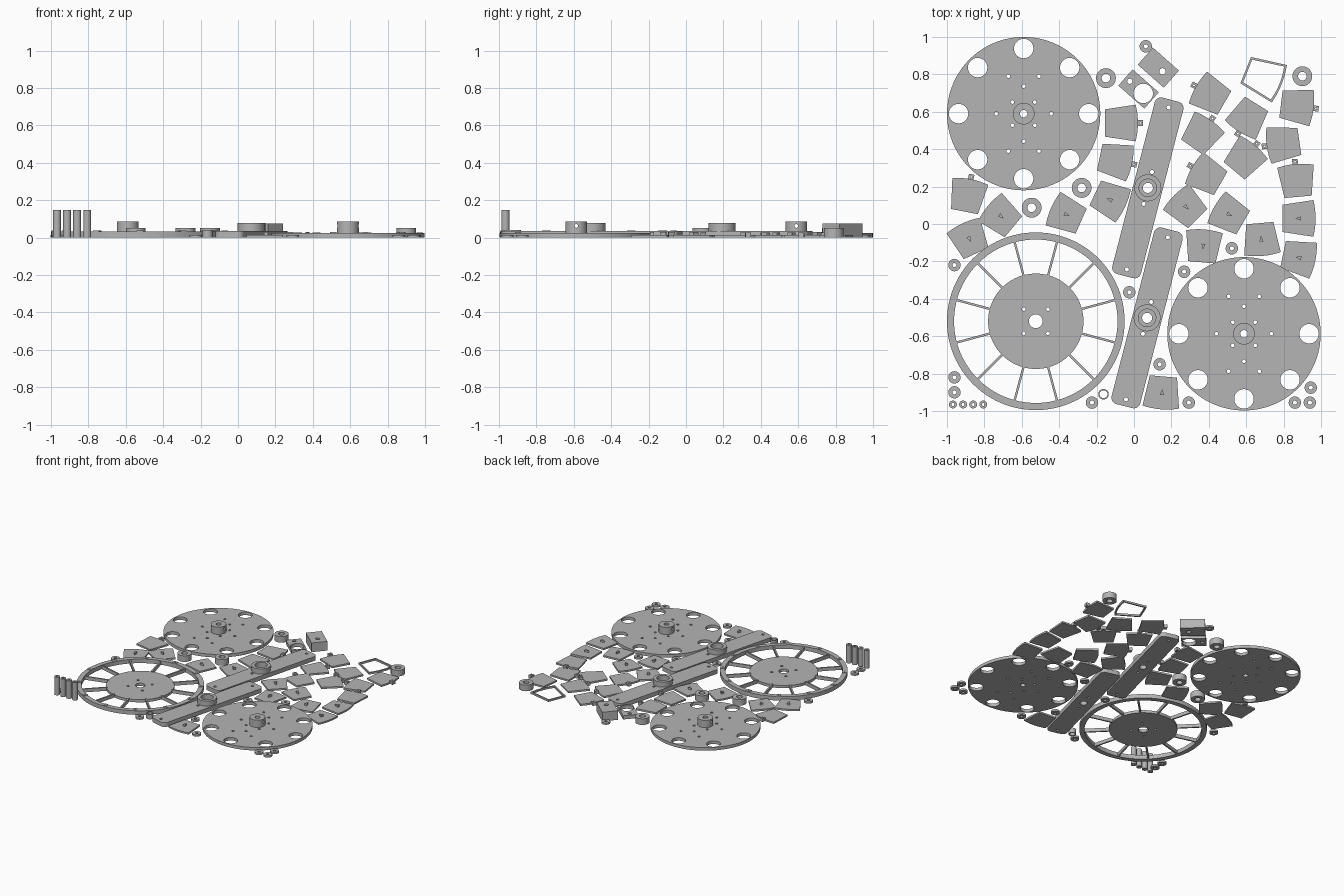
import bpy, bmesh
from math import sin, cos, pi, radians, degrees

if "Cube" in bpy.data.objects:
    bpy.data.objects.remove(bpy.data.objects["Cube"])

grey = bpy.data.materials.new("light_grey_plastic")
grey.use_nodes = True
colour = (0.46, 0.46, 0.46, 1)
grey.diffuse_color = colour
grey.node_tree.nodes["Principled BSDF"].inputs["Base Color"].default_value = colour


# Outline helpers: each returns a closed list of 2D points
def circle(r, x=0, y=0, n=32):
    return [(x + r * cos(2 * pi * i / n), y + r * sin(2 * pi * i / n)) for i in range(n)]


def box(half_x, half_y, x=0, y=0):
    return [(x - half_x, y - half_y), (x + half_x, y - half_y),
            (x + half_x, y + half_y), (x - half_x, y + half_y)]


def rounded_box(half_x, half_y, r, steps=6):
    points = []
    corners = [(1, 1), (-1, 1), (-1, -1), (1, -1)]
    for quarter, (sx, sy) in enumerate(corners):
        for i in range(steps + 1):
            a = (quarter + i / steps) * pi / 2
            points.append((sx * (half_x - r) + r * cos(a), sy * (half_y - r) + r * sin(a)))
    return points


def sector(narrow, wide, half_length, bulge=0.012, steps=8):
    points = []
    for i in range(steps + 1):
        t = 2 * i / steps - 1
        points.append((half_length + bulge * (0.5 - t * t), wide * t))
    return points + [(-half_length, narrow), (-half_length, -narrow)]


def plate(name, outlines, z0, z1, at=(0, 0), turn=0):
    """Extrude outlines (inner ones become holes) from z0 to z1."""
    curve = bpy.data.curves.new(name, "CURVE")
    curve.dimensions = "2D"
    curve.fill_mode = "BOTH"
    curve.extrude = (z1 - z0) / 2
    for outline in outlines:
        spline = curve.splines.new("POLY")
        spline.points.add(len(outline) - 1)
        for point, (x, y) in zip(spline.points, outline):
            point.co = (x, y, 0, 1)
        spline.use_cyclic_u = True
    temp = bpy.data.objects.new(name + "_outline", curve)
    mesh = bpy.data.meshes.new_from_object(temp)
    bpy.data.objects.remove(temp)
    bm = bmesh.new()
    bm.from_mesh(mesh)
    bmesh.ops.remove_doubles(bm, verts=bm.verts, dist=0.00005)
    bmesh.ops.recalc_face_normals(bm, faces=bm.faces)
    bm.to_mesh(mesh)
    bm.free()
    mesh.shade_smooth()
    mesh.set_sharp_from_angle(angle=radians(30))
    mesh.materials.clear()
    mesh.materials.append(grey)
    ob = bpy.data.objects.new(name, mesh)
    ob.location = (at[0], at[1], (z0 + z1) / 2)
    ob.rotation_euler.z = radians(turn)
    bpy.context.collection.objects.link(ob)
    return ob


def ring(name, at, r, hole, height, base=0):
    return plate(name, [circle(r), circle(hole)], base, height, at)


def cross_drill(ob, r, z):
    """Drill a set screw hole sideways through a hub."""
    bpy.ops.mesh.primitive_cylinder_add(vertices=16, radius=r, depth=0.2,
                                        location=(ob.location.x, ob.location.y, z),
                                        rotation=(0, pi / 2, 0))
    cutter = bpy.context.object
    cutter.hide_render = True
    mod = ob.modifiers.new("screw_hole", "BOOLEAN")
    mod.object = cutter
    mod.solver = "EXACT"
    bpy.context.view_layer.objects.active = ob
    bpy.ops.object.modifier_apply(modifier=mod.name)
    bpy.data.objects.remove(cutter)


# Two drilled discs with raised hubs
for side, centre in (("back", (-0.59, 0.59)), ("front", (0.588, -0.587))):
    cuts = [circle(0.41, n=96), circle(0.02)]
    for k in range(8):
        a = k * pi / 4
        cuts.append(circle(0.052, 0.348 * cos(a), 0.348 * sin(a)))
    for sx in (-1, 1):
        cuts += [circle(0.01, sx * 0.147, 0, 12), circle(0.01, 0, sx * 0.147, 12)]
        for sy in (-1, 1):
            cuts += [circle(0.01, sx * 0.06, sy * 0.062, 12), circle(0.01, sx * 0.082, sy * 0.2, 12)]
    plate(side + "_disc", cuts, 0, 0.025, centre)
    hub = ring(side + "_disc_hub", centre, 0.058, 0.02, 0.085, 0.025)
    cross_drill(hub, 0.01, 0.062)

# Spoked wheel: plate, rim, spokes and rim tabs
wheel = (-0.525, -0.52)
bolts = [circle(0.01, sx * 0.065, sy * 0.065, 12) for sx in (-1, 1) for sy in (-1, 1)]
plate("wheel_centre_plate", [circle(0.255, n=96), circle(0.037)] + bolts, 0, 0.022, wheel)
plate("wheel_rim", [circle(0.475, n=96), circle(0.437, n=96)], 0, 0.033, wheel)
for k in range(12):
    plate("wheel_spoke", [box(0.097, 0.006, 0.347)], 0, 0.028, wheel, 15 + 30 * k)
    plate("wheel_tab", [box(0.017, 0.017, 0.455), circle(0.005, 0.455, 0, 10)],
          0.03, 0.037, wheel, 30 * k)

# Two long arms with bearing bosses
for side, centre in (("back", (0.074, 0.193)), ("front", (0.07, -0.502))):
    holes = [circle(0.011, x, 0, 12) for x in (-0.45, -0.088, 0.088, 0.445)]
    plate(side + "_arm", [rounded_box(0.487, 0.079, 0.035), circle(0.027)] + holes,
          0, 0.035, centre, 75.5)
    ring(side + "_arm_boss", centre, 0.072, 0.047, 0.077, 0.035)

# Motor bracket: tall block and low drilled plate
plate("bracket_block", [box(0.093, 0.061), circle(0.017, 0.03, 0, 16)],
      0, 0.075, (0.13, 0.836), -41.5)
plate("bracket_plate", [box(0.093, 0.058), circle(0.052, 0.035, -0.001), circle(0.014, -0.062, 0.0, 16)],
      0, 0.03, (0.024, 0.722), -41.5)

# Sector panels: x, y, direction of the wide end
tabbed_panels = [
    (-0.07, 0.54, 0), (-0.1, 0.34, -12), (-0.89, 0.15, 79), (0.41, 0.69, 150),
    (0.36, 0.48, 55), (0.61, 0.57, 238), (0.87, 0.63, -7), (0.8, 0.43, 188),
    (0.59, 0.35, 50), (0.39, 0.26, 150), (0.87, 0.23, 95)]
pegged_panels = [
    (-0.13, 0.13, -25), (-0.36, 0.05, 156), (-0.71, 0.04, 140), (-0.88, -0.08, 115),
    (0.28, 0.09, 135), (0.51, 0.05, 150), (0.88, 0.03, 0), (0.68, -0.08, -85),
    (0.88, -0.18, -12), (0.37, -0.12, 85), (0.15, -0.9, -95)]
panel = sector(0.073, 0.098, 0.085)
for x, y, turn in tabbed_panels:
    plate("tabbed_panel", [panel], 0, 0.014, (x, y), turn)
    plate("panel_tab", [box(0.015, 0.015, 0.103), circle(0.005, 0.103, 0, 10)],
          0, 0.026, (x, y), turn)
for x, y, turn in pegged_panels:
    plate("pegged_panel", [panel], 0, 0.014, (x, y), turn)
    plate("panel_peg", [[(-0.018, 0), (0.014, -0.011), (0.014, 0.011)]],
          0.014, 0.03, (x, y), turn)

# Open sector frame
plate("sector_frame", [sector(0.076, 0.108, 0.1), sector(0.065, 0.095, 0.089)],
      0, 0.015, (0.69, 0.785), -22)

# Spacers, washers, thin collar and standing tubes
for at in ((-0.15, 0.78), (0.9, 0.79), (-0.28, 0.193), (-0.547, 0.087)):
    ring("spacer", at, 0.053, 0.023, 0.05)
washers = [
    (-0.96, -0.22), (-0.96, -0.82), (-0.96, -0.9), (-0.225, -0.955), (-0.025, -0.365),
    (0.268, -0.255), (0.523, -0.13), (0.137, -0.75), (0.293, -0.955), (0.945, -0.875),
    (0.86, -0.955), (0.94, -0.955), (0.063, 0.95)]
for at in washers:
    ring("washer", at, 0.033, 0.011, 0.015)
ring("collar", (-0.163, -0.91), 0.028, 0.021, 0.04)
for k in range(4):
    ring("standing_tube", (-0.968 + 0.054 * k, -0.965), 0.021, 0.008, 0.148)
